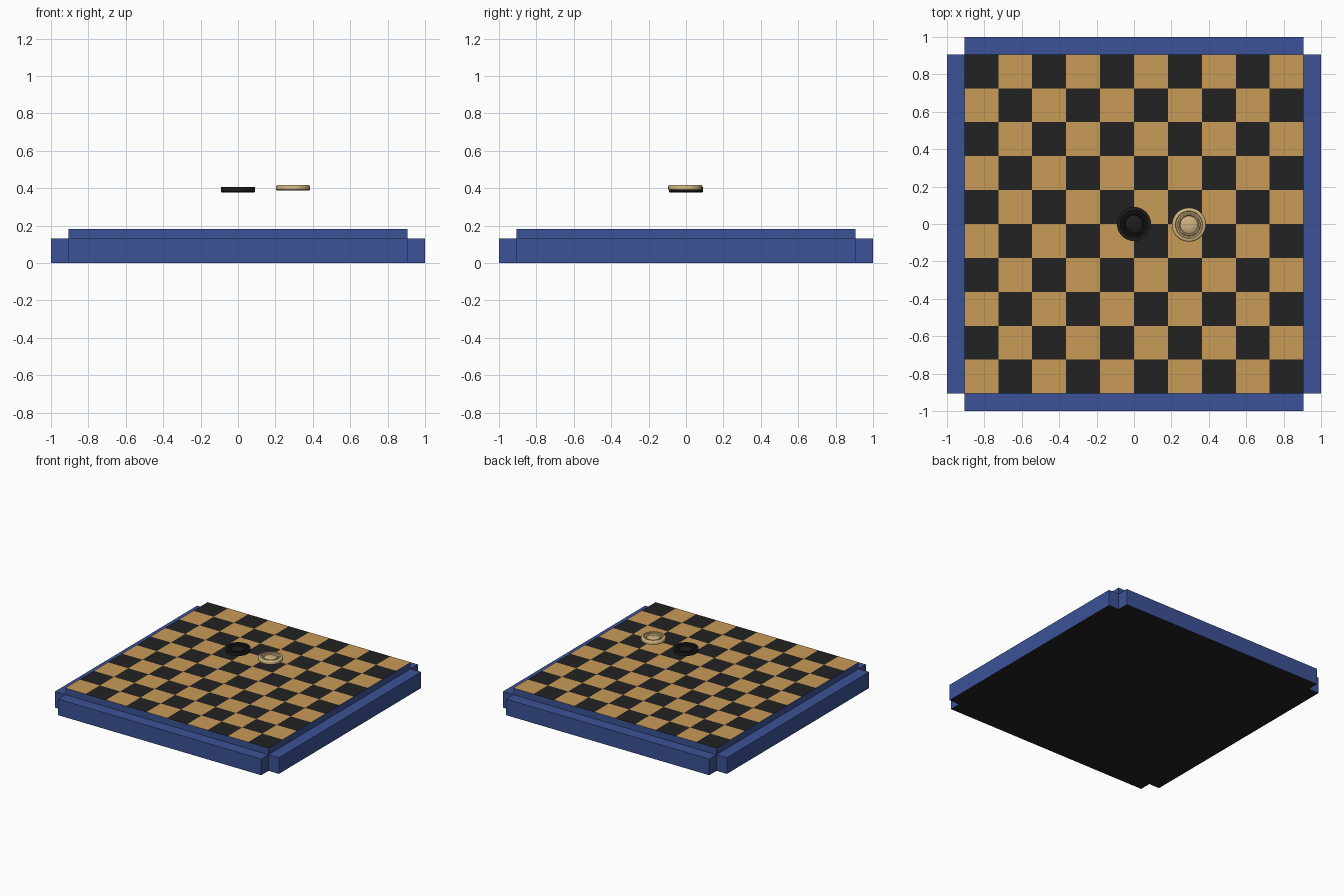
import bpy, bmesh, math
from mathutils import Vector, Matrix

cube = bpy.data.objects.get("Cube")
if cube:
    bpy.data.objects.remove(cube, do_unlink=True)


def make_material(name, r, g, b):
    mat = bpy.data.materials.new(name)
    mat.use_nodes = True
    mat.diffuse_color = (r, g, b, 1)
    mat.node_tree.nodes["Principled BSDF"].inputs["Base Color"].default_value = (r, g, b, 1)
    return mat


blue = make_material("blue paint", 0.045, 0.085, 0.31)
tan = make_material("tan wood", 0.58, 0.325, 0.095)
black = make_material("black wood", 0.016, 0.016, 0.016)
cream = make_material("pale piece", 0.62, 0.45, 0.21)
ebony = make_material("dark piece", 0.012, 0.012, 0.012)

HALF, TOP, RIM_TOP, SQUARES = 0.907, 0.183, 0.13, 10


def finish(bm, name, materials):
    bmesh.ops.recalc_face_normals(bm, faces=bm.faces)
    mesh = bpy.data.meshes.new(name)
    bm.to_mesh(mesh)
    bm.free()
    for mat in materials:
        mesh.materials.append(mat)
    obj = bpy.data.objects.new(name, mesh)
    bpy.context.collection.objects.link(obj)
    return obj


# Board: checkered top grid, extruded down into a block with a black underside
bm = bmesh.new()
bmesh.ops.create_grid(bm, x_segments=SQUARES, y_segments=SQUARES, size=HALF,
                      matrix=Matrix.Translation((0, 0, TOP)))
step = 2 * HALF / SQUARES
for face in bm.faces:
    c = face.calc_center_median()
    column, row = (math.floor((v + HALF) / step) for v in c.xy)
    face.material_index = 1 if (column + row) % 2 == 0 else 2
edges = [e for e in bm.edges if e.is_boundary]
result = bmesh.ops.extrude_edge_only(bm, edges=edges)["geom"]
for face in [g for g in result if isinstance(g, bmesh.types.BMFace)]:
    face.material_index = 0
bmesh.ops.translate(bm, vec=(0, 0, -TOP),
                    verts=[g for g in result if isinstance(g, bmesh.types.BMVert)])
low = [e for e in bm.edges if e.is_boundary]
for face in bmesh.ops.contextual_create(bm, geom=low)["faces"]:
    face.material_index = 2
finish(bm, "board", [blue, tan, black])


# Lower rails along the four sides, leaving the corners open
def rail(name, turn):
    bm = bmesh.new()
    width = 1 - HALF
    size = Matrix.Diagonal((2 * HALF, width, RIM_TOP, 1))
    place = Matrix.Translation((0, -HALF - width / 2, RIM_TOP / 2))
    bmesh.ops.create_cube(bm, size=1, matrix=Matrix.Rotation(turn, 4, "Z") @ place @ size)
    bm.normal_update()
    for face in bm.faces:
        face.material_index = 1 if face.normal.z < -0.5 else 0
    finish(bm, name, [blue, black])


for i, side in enumerate(("front", "left", "back", "right")):
    rail(side + "_rail", i * math.pi / 2)


# Turned draughts pieces with a raised rim, a ring and a domed centre
def piece(name, location, mat, upper_rim):
    profile = [(0, 0), (0.086, 0), (0.091, 0.004), (0.091, 0.022)] + upper_rim + [
        (0.073, 0.030), (0.070, 0.023), (0.062, 0.023), (0.058, 0.027),
        (0.052, 0.027), (0.047, 0.019), (0.036, 0.024), (0.020, 0.027), (0, 0.028)]
    bm = bmesh.new()
    verts = [bm.verts.new((r, 0, z)) for r, z in profile]
    edges = [bm.edges.new(pair) for pair in zip(verts, verts[1:])]
    bmesh.ops.spin(bm, geom=verts + edges, cent=(0, 0, 0), axis=(0, 0, 1),
                   angle=math.tau, steps=40, use_duplicate=False)
    bmesh.ops.remove_doubles(bm, verts=bm.verts, dist=0.0002)
    obj = finish(bm, name, [mat])
    obj.location = Vector(location)
    bpy.ops.object.select_all(action="DESELECT")
    obj.select_set(True)
    bpy.context.view_layer.objects.active = obj
    bpy.ops.object.shade_smooth_by_angle(angle=math.radians(40))


piece("dark_piece", (0, 0, 0.377), ebony, [(0.091, 0.030)])
piece("pale_piece", (0.294, -0.004, 0.388), cream, [(0.088, 0.027), (0.082, 0.030)])
